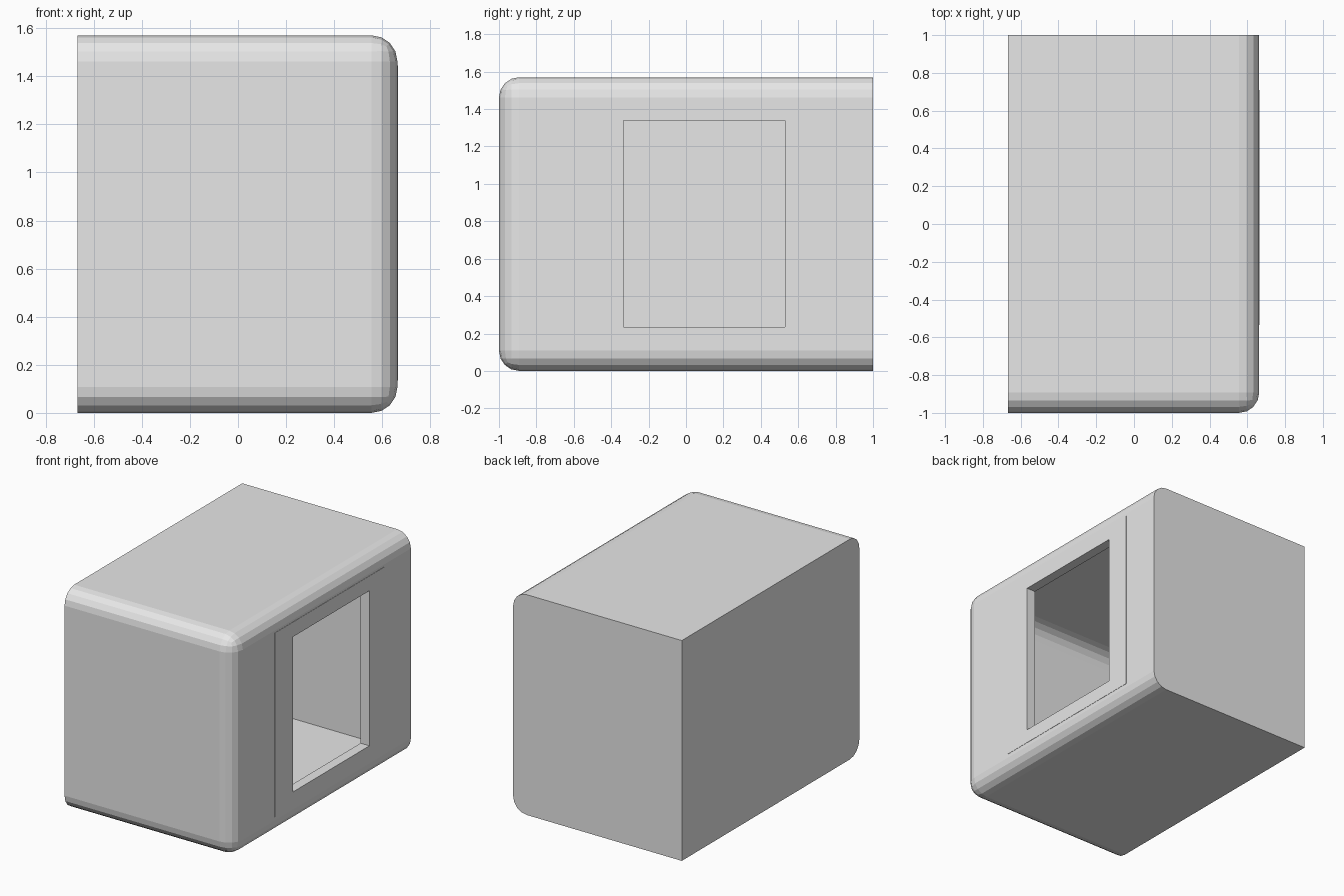
import bpy, bmesh

if "Cube" in bpy.data.objects:
    bpy.data.objects.remove(bpy.data.objects["Cube"])

X0, X1 = -0.667, 0.665      # left wall, outermost right side
H = 1.57
RIM = 0.002                 # tiny raised border round the opening

grey = bpy.data.materials.new("light grey")
grey.diffuse_color = (0.8, 0.8, 0.8, 1)
grey.use_nodes = True
grey.node_tree.nodes["Principled BSDF"].inputs["Base Color"].default_value = grey.diffuse_color

bm = bmesh.new()

# Box shell
bmesh.ops.create_cube(bm, size=1)
for v in bm.verts:
    v.co.x = X0 if v.co.x < 0 else X1 - RIM
    v.co.y = -1 if v.co.y < 0 else 1
    v.co.z = 0 if v.co.z < 0 else H

# Round every edge of the front and right sides that does not touch the left or back wall
def on_wall(e):
    return all(v.co.x < X0 + 1e-4 for v in e.verts) or all(v.co.y > 1 - 1e-4 for v in e.verts)

bmesh.ops.bevel(bm, geom=[e for e in bm.edges if not on_wall(e)], offset=0.108,
                offset_type='OFFSET', segments=4, profile=0.5, affect='EDGES')

# Right side: raised border, opening and inward return
bm.normal_update()
side = max((f for f in bm.faces if f.normal.x > 0.99), key=lambda f: f.calc_area())

def step(face, y0, y1, z0, z1, x):
    bmesh.ops.inset_individual(bm, faces=[face], thickness=0.01)
    c = face.calc_center_median()
    for v in face.verts:
        v.co = (x, y0 if v.co.y < c.y else y1, z0 if v.co.z < c.z else z1)

border = (-0.535, 0.71, 0.135, 1.445)
opening = (-0.333, 0.53, 0.235, 1.34)
step(side, *border, X1 - RIM)
step(side, *border, X1)
step(side, *opening, X1)
step(side, *opening, X1 - 0.07)
bmesh.ops.delete(bm, geom=[side], context='FACES')

me = bpy.data.meshes.new("hollow_box")
bm.to_mesh(me)
bm.free()
me.materials.append(grey)
ob = bpy.data.objects.new("hollow_box", me)
bpy.context.collection.objects.link(ob)
